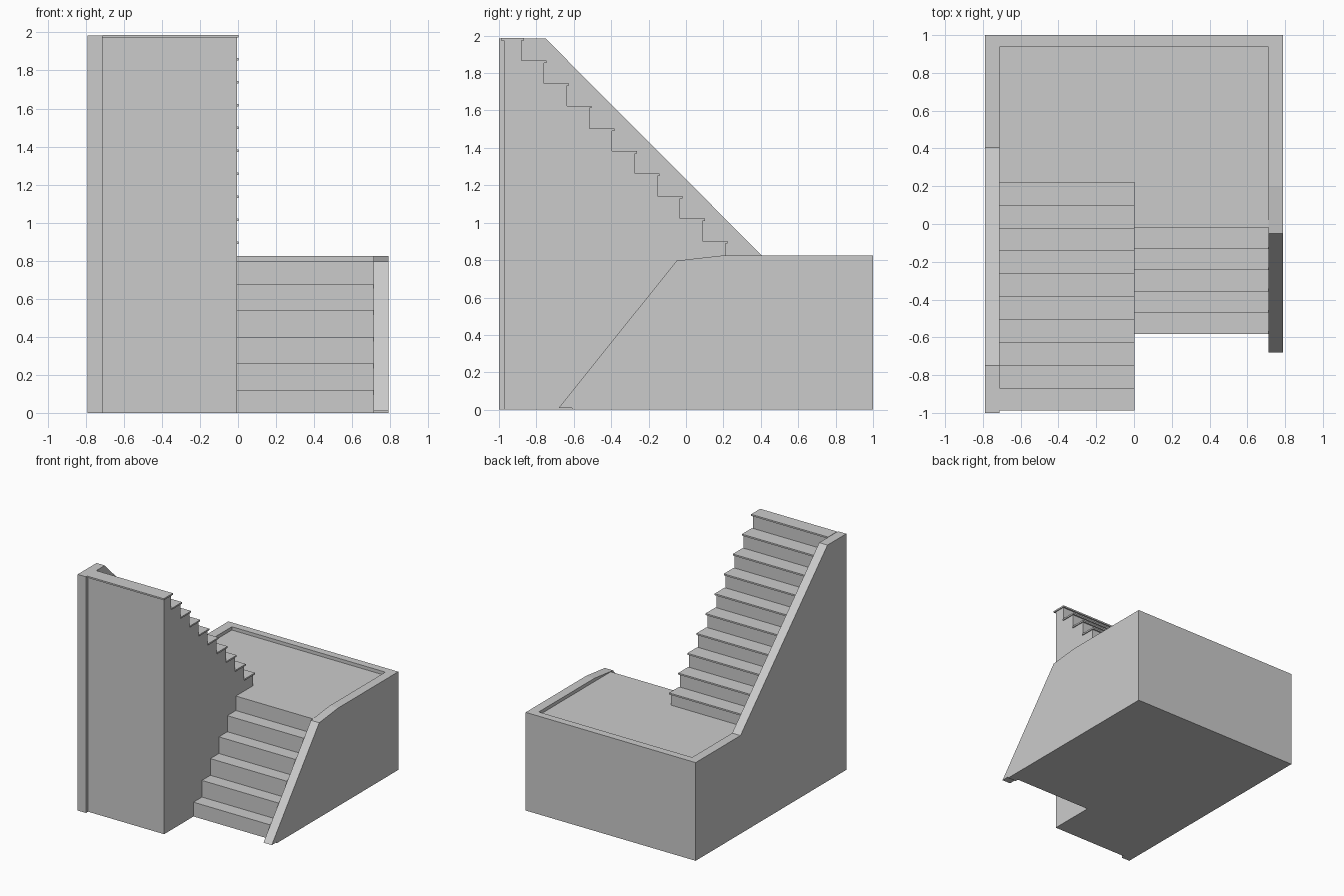
import bpy, bmesh

if "Cube" in bpy.data.objects:
    bpy.data.objects.remove(bpy.data.objects["Cube"])

WALL_IN, WALL_OUT = 0.713, 0.79   # inner and outer faces of the side walls
BACK_IN = 0.937                   # inner face of the back wall
LANDING = 0.797
SIDE = -0.006                     # open side of the upper flight


def prism(name, profile, x0, x1):
    """Extrude a (y, z) profile along x from x0 to x1."""
    bm = bmesh.new()
    face = bm.faces.new([bm.verts.new((x0, y, z)) for y, z in profile])
    ext = bmesh.ops.extrude_face_region(bm, geom=[face])
    verts = [v for v in ext["geom"] if isinstance(v, bmesh.types.BMVert)]
    bmesh.ops.translate(bm, verts=verts, vec=(x1 - x0, 0, 0))
    bmesh.ops.recalc_face_normals(bm, faces=bm.faces)
    mesh = bpy.data.meshes.new(name)
    bm.to_mesh(mesh)
    bm.free()
    obj = bpy.data.objects.new(name, mesh)
    bpy.context.collection.objects.link(obj)
    return obj


def box(name, x0, x1, y0, y1, z0, z1):
    return prism(name, [(y0, z0), (y1, z0), (y1, z1), (y0, z1)], x0, x1)


# lower flight with the right half of the landing
profile = [(BACK_IN, 0), (-0.582, 0)]
heights = [0.12, 0.26, 0.40, 0.54, 0.675, LANDING]
z_prev = 0
for i, z in enumerate(heights):
    y = -0.582 + i * 0.1125
    if i:
        profile.append((y, z_prev))
    profile.append((y, z))
    z_prev = z
profile.append((BACK_IN, LANDING))
prism("lower_flight", profile, SIDE, WALL_IN)

# upper flight body with the left half of the landing
STEPS, RUN, RISE = 10, 0.121, 0.1205
NOSE, THICK, LIP = 0.222, 0.013, 0.012
FRONT = -0.972
profile = [(FRONT, 0), (BACK_IN, 0), (BACK_IN, LANDING)]
z_prev = LANDING
for i in range(STEPS):
    y = NOSE - LIP - i * RUN
    z = 0.902 + i * RISE - THICK
    profile += [(y, z_prev), (y, z)]
    z_prev = z
profile.append((FRONT, z_prev))
prism("upper_flight", profile, -WALL_IN, SIDE)

# thin overhanging treads
for i in range(STEPS):
    nose = NOSE - i * RUN
    back = nose - LIP - RUN if i < STEPS - 1 else -0.988
    top = 0.902 + i * RISE
    box(f"tread_{i + 1}", -WALL_IN, 0.002, back, nose, top - THICK, top)

# left wall following the upper flight
RIM = 0.825
prism("left_wall", [(-1, 0), (1, 0), (1, RIM), (0.405, RIM),
                    (-0.75, 1.984), (-1, 1.984)], -WALL_OUT, -WALL_IN)

# right wall following the lower flight
prism("right_wall", [(-0.61, 0), (1, 0), (1, RIM), (0.2, RIM),
                     (-0.05, 0.797), (-0.68, 0.01), (-0.61, 0.01)],
      WALL_IN, WALL_OUT)

# back wall
box("back_wall", -WALL_IN, WALL_IN, BACK_IN, 1, 0, RIM)
